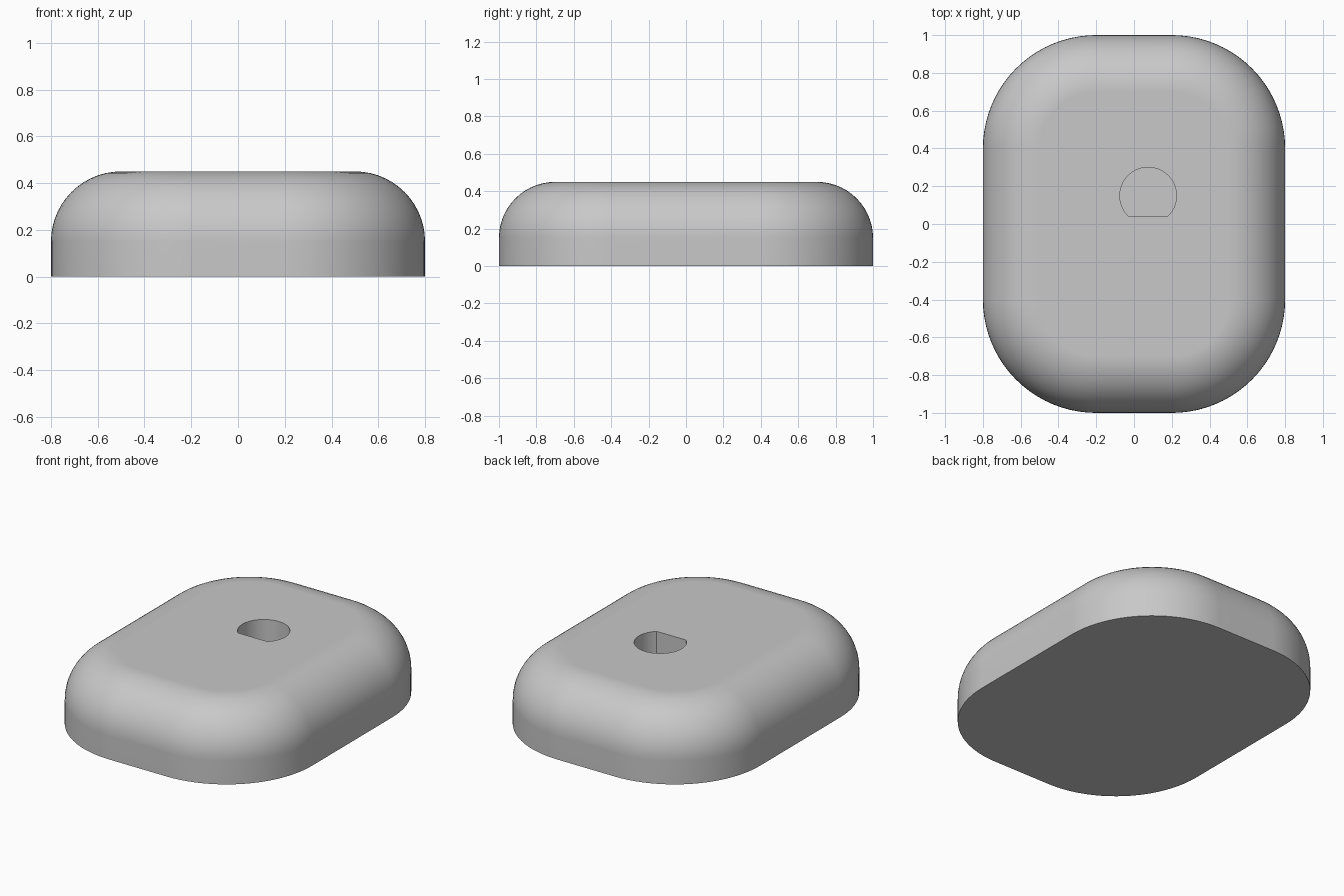
import bpy, bmesh, math

cube = bpy.data.objects.get("Cube")
if cube:
    bpy.data.objects.remove(cube, do_unlink=True)

HALF_X, HALF_Y, HEIGHT = 0.8, 1.0, 0.45
CORNER, FILLET = 0.6, 0.3
CORNER_STEPS, FILLET_STEPS = 20, 14


def rounded_outline(inset, z):
    """Rounded rectangle at height z, shrunk by inset."""
    points = []
    for k, (sx, sy) in enumerate([(1, 1), (-1, 1), (-1, -1), (1, -1)]):
        for i in range(CORNER_STEPS + 1):
            a = math.pi / 2 * (k + i / CORNER_STEPS)
            r = CORNER - inset
            points.append((sx * (HALF_X - CORNER) + r * math.cos(a),
                           sy * (HALF_Y - CORNER) + r * math.sin(a), z))
    return points


def loft(name, outlines):
    """Closed solid through a stack of matching outlines."""
    bm = bmesh.new()
    rings = [[bm.verts.new(p) for p in pts] for pts in outlines]
    n = len(rings[0])
    for low, high in zip(rings, rings[1:]):
        for i in range(n):
            j = (i + 1) % n
            bm.faces.new((low[i], low[j], high[j], high[i]))
    bm.faces.new(rings[0][::-1])
    bm.faces.new(rings[-1])
    bmesh.ops.recalc_face_normals(bm, faces=bm.faces)
    mesh = bpy.data.meshes.new(name)
    bm.to_mesh(mesh)
    bm.free()
    obj = bpy.data.objects.new(name, mesh)
    bpy.context.collection.objects.link(obj)
    return obj


# Body: straight wall, then a quarter-round up to the flat top
outlines = [rounded_outline(0, 0)]
for i in range(FILLET_STEPS + 1):
    a = math.pi / 2 * i / FILLET_STEPS
    outlines.append(rounded_outline(FILLET * (1 - math.cos(a)),
                                    HEIGHT - FILLET * (1 - math.sin(a))))
body = loft("rounded_body", outlines)

grey = bpy.data.materials.new("light grey")
grey.use_nodes = True
colour = (0.58, 0.58, 0.58, 1)
grey.diffuse_color = colour
grey.node_tree.nodes["Principled BSDF"].inputs["Base Color"].default_value = colour
body.data.materials.append(grey)

# Blind D-shaped socket in the top
cx, cy, radius, flat_y, depth = 0.075, 0.15, 0.15, 0.04, 0.3
start = math.asin((flat_y - cy) / radius)
sweep = math.pi - 2 * start
arc = [start + sweep * i / 48 for i in range(49)]
cutter = loft("socket_cutter", [
    [(cx + radius * math.cos(a), cy + radius * math.sin(a), z) for a in arc]
    for z in (HEIGHT - depth, HEIGHT + 0.1)])
cutter.hide_render = True

bpy.ops.object.select_all(action="DESELECT")
body.select_set(True)
bpy.context.view_layer.objects.active = body
cut = body.modifiers.new("socket", "BOOLEAN")
cut.operation = "DIFFERENCE"
cut.solver = "EXACT"
cut.object = cutter
bpy.ops.object.modifier_apply(modifier=cut.name)
bpy.data.objects.remove(cutter, do_unlink=True)

# Smooth rounds with crisp rims and flat faces
bpy.ops.object.shade_smooth_by_angle(angle=math.radians(30))
normals = body.modifiers.new("even_shading", "WEIGHTED_NORMAL")
normals.keep_sharp = True
